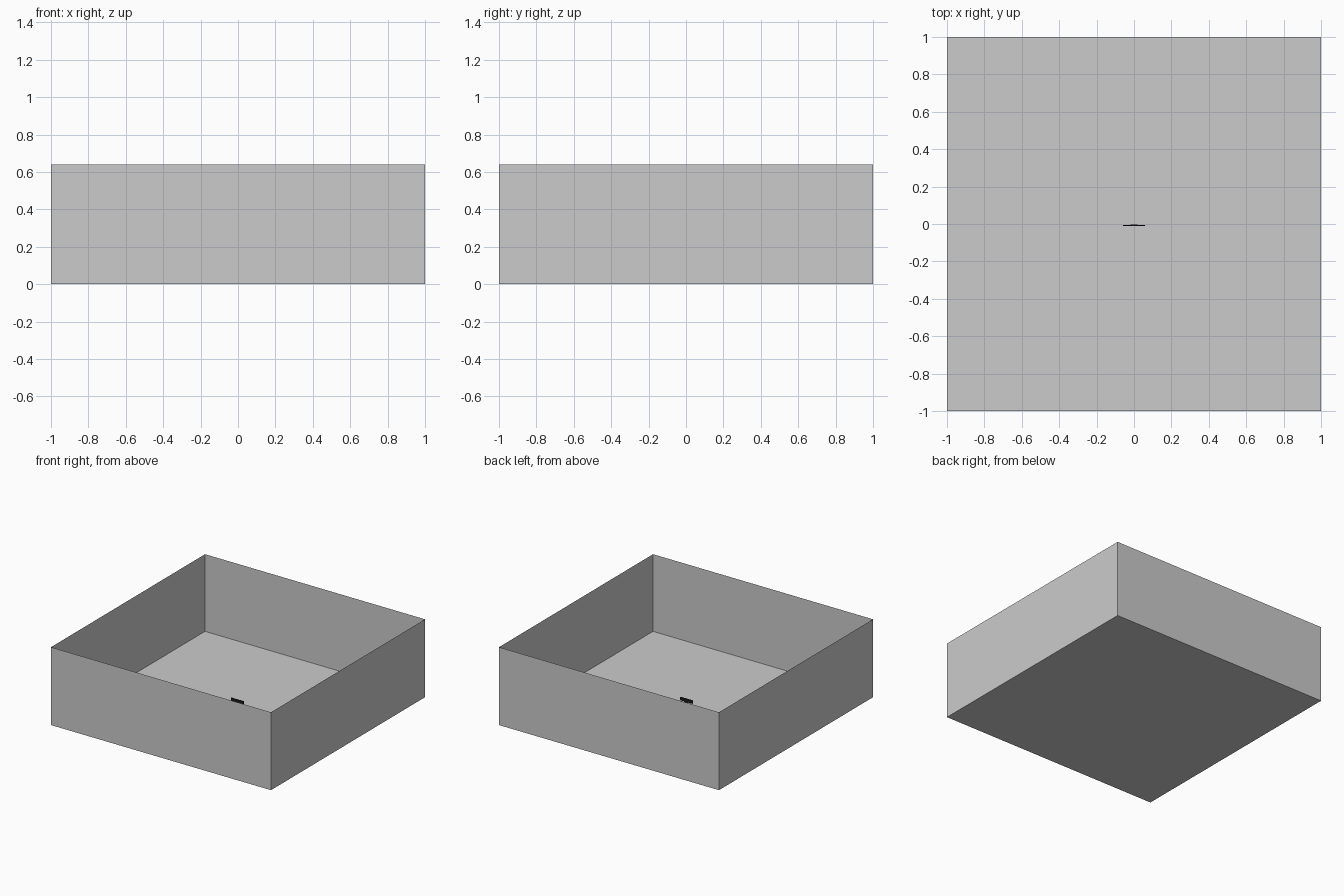
import bpy, math

if "Cube" in bpy.data.objects:
    bpy.data.objects.remove(bpy.data.objects["Cube"])

WALL_H = 0.64
FLOOR_T = 0.006

dark = bpy.data.materials.new("dark")
dark.diffuse_color = (0.01, 0.01, 0.01, 1)
dark.use_nodes = True
dark.node_tree.nodes["Principled BSDF"].inputs["Base Color"].default_value = dark.diffuse_color


def box(name, center, size, mat=None):
    bpy.ops.mesh.primitive_cube_add(size=1, location=center)
    ob = bpy.context.object
    ob.name = name
    ob.scale = size
    bpy.ops.object.transform_apply(location=False, rotation=False, scale=True)
    if mat:
        ob.data.materials.append(mat)
    return ob


# floor slab
box("floor", (0, 0, FLOOR_T / 2), (2, 2, FLOOR_T))

# four paper-thin walls, each turned a quarter around the centre
for i, name in enumerate(("right_wall", "back_wall", "left_wall", "front_wall")):
    a = i * math.pi / 2
    bpy.ops.mesh.primitive_plane_add(size=1)
    wall = bpy.context.object
    wall.name = name
    wall.scale = (WALL_H, 2, 1)
    wall.rotation_euler = (0, math.pi / 2, a)
    wall.location = (math.cos(a), math.sin(a), WALL_H / 2)

# tiny slatted panel standing in the middle of the floor
for i, z in enumerate((0.02, 0.052, 0.086)):
    box(f"panel_slat_{i + 1}", (0, -0.008, z), (0.115, 0.006, 0.026), dark)

# narrow spine behind the slats
box("panel_spine", (0, -0.004, 0.05), (0.04, 0.003, 0.094), dark)
